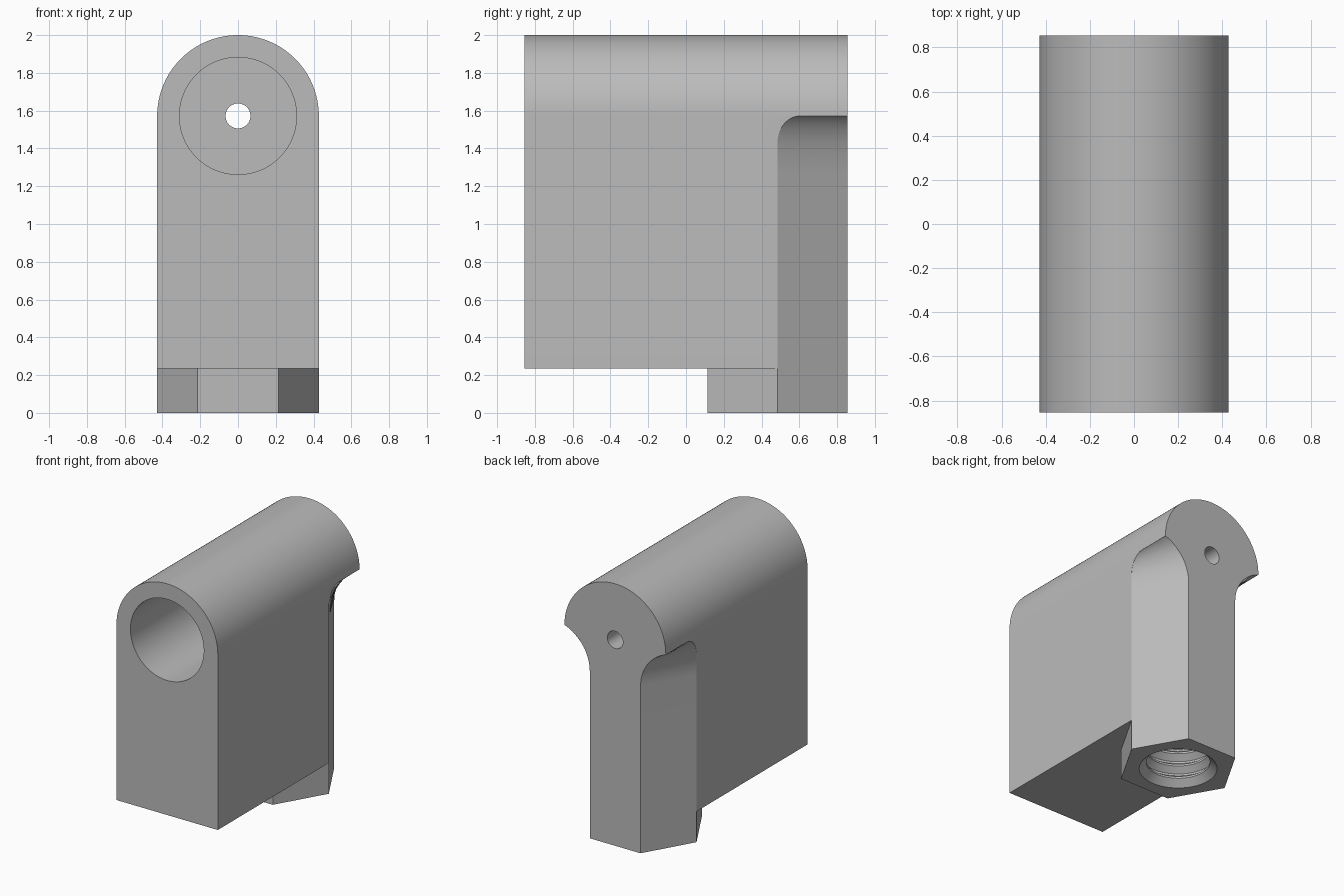
import bpy, bmesh
from math import sin, cos, pi, sqrt

if "Cube" in bpy.data.objects:
    bpy.data.objects.remove(bpy.data.objects["Cube"])

R = 0.428            # half width and radius of the rounded top
L = 0.855            # half length
ZC = 2 - R           # height of the barrel axis
APO = R * sqrt(3) / 2
HY = L - APO         # centre of the hexagonal post

gray = bpy.data.materials.new("plain gray")
gray.use_nodes = True
COLOR = (0.5, 0.5, 0.5, 1)
gray.diffuse_color = COLOR
gray.node_tree.nodes["Principled BSDF"].inputs["Base Color"].default_value = COLOR


def loft(name, rings):
    """Skin equal-sized rings of points and cap both ends."""
    bm = bmesh.new()
    loops = [[bm.verts.new(p) for p in ring] for ring in rings]
    n = len(loops[0])
    for a, b in zip(loops, loops[1:]):
        for i in range(n):
            j = (i + 1) % n
            bm.faces.new((a[i], a[j], b[j], b[i]))
    bm.faces.new(loops[0])
    bm.faces.new(loops[-1])
    bmesh.ops.recalc_face_normals(bm, faces=bm.faces)
    mesh = bpy.data.meshes.new(name)
    bm.to_mesh(mesh)
    bm.free()
    mesh.materials.append(gray)
    obj = bpy.data.objects.new(name, mesh)
    bpy.context.collection.objects.link(obj)
    return obj


def circle_y(r, y, n=96):
    return [(r * cos(2 * pi * i / n), y, ZC + r * sin(2 * pi * i / n)) for i in range(n)]


def circle_z(r, z, n=64):
    return [(r * cos(2 * pi * i / n), HY + r * sin(2 * pi * i / n), z) for i in range(n)]


# Arched block
arch = [(-R, 0), (R, 0)] + [(R * cos(pi * i / 64), ZC + R * sin(pi * i / 64)) for i in range(65)]
body = loft("housing_body", [[(x, y, z) for x, z in arch] for y in (-L, L)])


def cut(cutter):
    cutter.hide_render = True
    mod = body.modifiers.new("cut", "BOOLEAN")
    mod.operation = "DIFFERENCE"
    mod.solver = "EXACT"
    mod.object = cutter
    bpy.context.view_layer.objects.active = body
    bpy.ops.object.modifier_apply(modifier=mod.name)
    bpy.data.objects.remove(cutter)


# Raised underside in front of the hexagonal foot
under = [(-1, -1), (1, -1), (1, HY), (R, HY), (R / 2, HY - APO),
         (-R / 2, HY - APO), (-R, HY), (-1, HY)]
cut(loft("underside_cutter", [[(x, y, z) for x, y in under] for z in (-0.1, 0.235)]))

# Rear corners trimmed to the hexagon, flaring out under the barrel
START = 1.27
RISE = ZC - START
BEND = ((R / 2) ** 2 + RISE ** 2) / R
for side in (-1, 1):
    rings = []
    for z in [-0.1] + [START + RISE * sin(pi / 2 * i / 20) for i in range(21)]:
        h = max(z - START, 0)
        x2 = R / 2 + BEND - sqrt(BEND ** 2 - h ** 2)
        k = min(max((z - 1.43) / (ZC - 1.43), 0), 1)
        x1, y1 = R - 0.0005, HY + 0.12 * (1 - sqrt(1 - k * k))
        ext = 0.2
        far = (x2 + (x2 - x1) * ext, L + (L - y1) * ext)
        outline = [(x1, y1), (1, y1), (1, far[1]), far]
        rings.append([(side * x, y, z) for x, y in outline])
    cut(loft("corner_cutter", rings))

# Blind barrel bore and small through hole
cut(loft("bore_cutter", [circle_y(0.31, -1), circle_y(0.31, 0.38)]))
cut(loft("pin_hole_cutter", [circle_y(0.066, 0.2, 48), circle_y(0.066, 1, 48)]))

# Threaded socket in the foot
thread = [(0.275, -0.05), (0.275, 0)]
for i in range(9):
    z = 0.05 + i * 0.1
    thread += [(0.225, z), (0.225, z + 0.015), (0.268, z + 0.045), (0.268, z + 0.06)]
thread.append((0.225, 0.95))
cut(loft("thread_cutter", [circle_z(r, z) for r, z in thread]))

# Smooth curves with crisp edges
bpy.ops.object.select_all(action="DESELECT")
body.select_set(True)
bpy.context.view_layer.objects.active = body
bpy.ops.object.shade_smooth_by_angle(angle=pi / 6)
